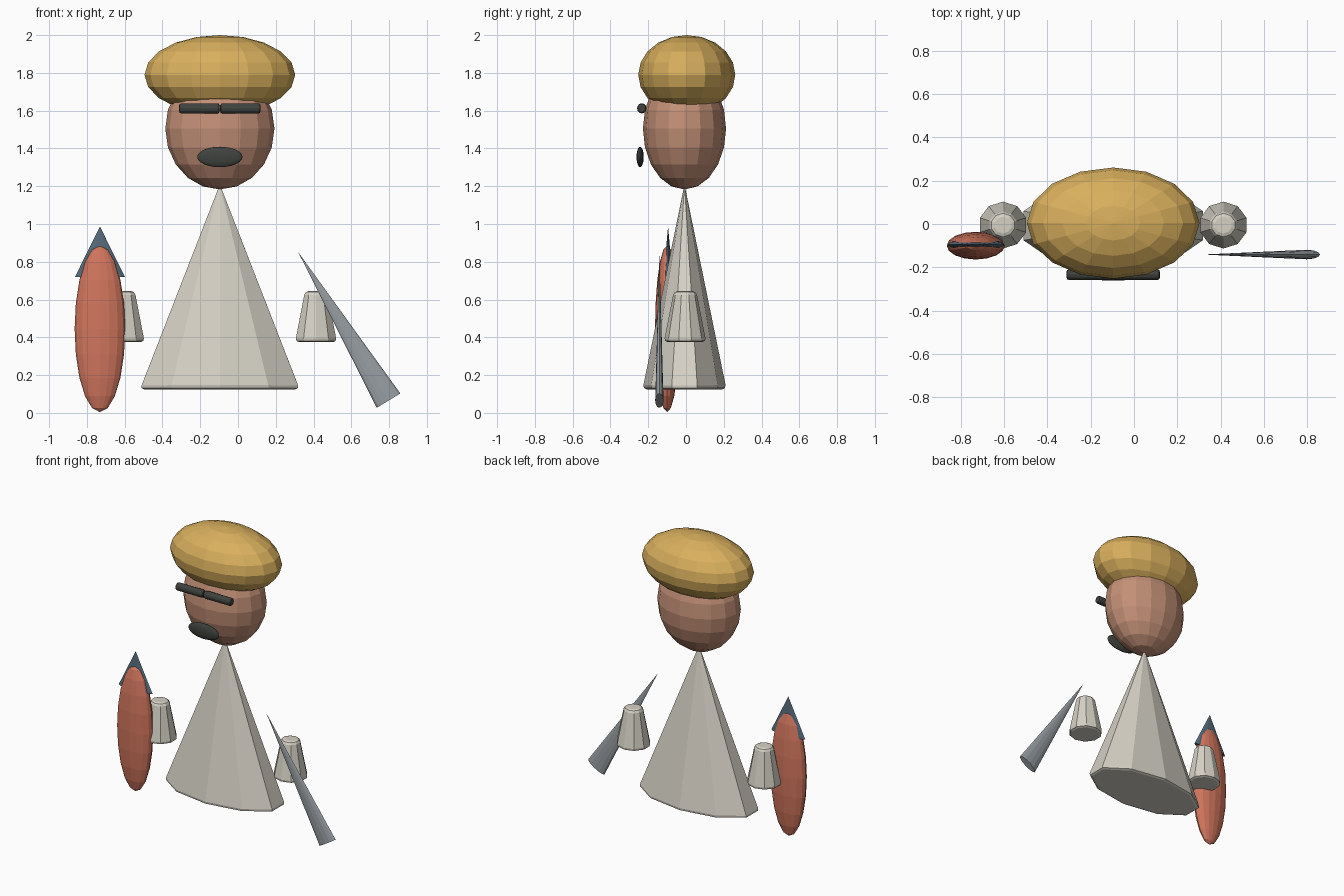
import bpy, bmesh, math
from mathutils import Matrix, Vector

if "Cube" in bpy.data.objects:
    bpy.data.objects.remove(bpy.data.objects["Cube"])


def colour(name, r, g, b):
    m = bpy.data.materials.new(name)
    m.diffuse_color = (r, g, b, 1)
    m.use_nodes = True
    m.node_tree.nodes["Principled BSDF"].inputs["Base Color"].default_value = m.diffuse_color
    return m


CLOTH = colour("pale cloth", 0.67, 0.64, 0.56)
SKIN = colour("skin", 0.55, 0.28, 0.185)
GOLD = colour("golden hat", 0.69, 0.43, 0.11)
DARK = colour("dark", 0.05, 0.055, 0.048)
RED = colour("shield red", 0.64, 0.18, 0.11)
BLUE = colour("slate blue", 0.09, 0.145, 0.195)
STEEL = colour("steel", 0.31, 0.34, 0.365)
MID = -0.096  # centre line of the figure


def finish(bm, name, mat):
    bmesh.ops.recalc_face_normals(bm, faces=bm.faces)
    me = bpy.data.meshes.new(name)
    bm.to_mesh(me)
    bm.free()
    me.materials.append(mat)
    ob = bpy.data.objects.new(name, me)
    bpy.context.collection.objects.link(ob)
    return ob


def ellipsoid(name, mat, centre, radii, segments=16, rings=10):
    bm = bmesh.new()
    bmesh.ops.create_uvsphere(bm, u_segments=segments, v_segments=rings, radius=1)
    bmesh.ops.transform(bm, matrix=Matrix.Translation(centre) @ Matrix.Diagonal((*radii, 1)),
                        verts=bm.verts)
    return finish(bm, name, mat)


def cone(name, mat, base, tip, rx, ry, taper=0.0, sides=10, bevel=0.0):
    """Elliptical cone from base to tip in an xz plane; taper is tip radius / base radius."""
    base, tip = Vector(base), Vector(tip)
    axis = tip - base
    length = axis.length
    bm = bmesh.new()
    bmesh.ops.create_cone(bm, cap_ends=True, cap_tris=False, segments=sides,
                          radius1=1, radius2=taper, depth=1)
    bmesh.ops.remove_doubles(bm, verts=bm.verts, dist=1e-5)
    # put a corner of the polygon on the y axis, then size it
    for v in bm.verts:
        if abs(v.co.x) < 1e-6 and v.co.y > 0.5:
            break
    else:
        bmesh.ops.rotate(bm, verts=bm.verts, cent=(0, 0, 0),
                         matrix=Matrix.Rotation(math.pi / 2, 3, 'Z'))
    bmesh.ops.transform(bm, matrix=Matrix.Diagonal((rx, ry, length, 1)), verts=bm.verts)
    if bevel:
        rims = [e for e in bm.edges if abs(e.verts[0].co.z - e.verts[1].co.z) < 1e-5]
        bmesh.ops.bevel(bm, geom=rims, offset=bevel, segments=2, profile=0.5,
                        affect='EDGES', clamp_overlap=True)
    turn = Matrix.Rotation(math.atan2(axis.x, axis.z), 4, 'Y')
    bmesh.ops.transform(bm, matrix=Matrix.Translation((base + tip) / 2) @ turn, verts=bm.verts)
    return finish(bm, name, mat)


# Robe and the two sleeves
cone("robe", CLOTH, (MID, -0.008, 0.125), (MID, -0.008, 1.21), 0.444, 0.222, bevel=0.022)
for side, name in ((-1, "left_sleeve"), (1, "right_sleeve")):
    x = MID + side * 0.509
    cone(name, CLOTH, (x, -0.005, 0.375), (x, -0.005, 0.645), 0.116, 0.112,
         taper=0.53, bevel=0.02)

# Head and hat
ellipsoid("head", SKIN, (MID, -0.008, 1.505), (0.289, 0.22, 0.322))
ellipsoid("hat", GOLD, (MID, 0.004, 1.79), (0.399, 0.257, 0.21))

# Brow bars and mouth
for side, name in ((-1, "left_brow"), (1, "right_brow")):
    x = MID + side * 0.109
    cone(name, DARK, (x - 0.107, -0.234, 1.612), (x + 0.107, -0.234, 1.612),
         0.027, 0.025, taper=1.0, sides=12, bevel=0.012)
ellipsoid("mouth", DARK, (MID, -0.243, 1.355), (0.12, 0.019, 0.054), 20, 12)

# Shield with its pointed crest
ellipsoid("shield", RED, (-0.731, -0.1, 0.445), (0.134, 0.064, 0.441))
cone("shield_crest", BLUE, (-0.731, -0.095, 0.72), (-0.731, -0.095, 0.987), 0.132, 0.024, sides=12)

# Slanted blade, narrow end up
cone("blade", STEEL, (0.797, -0.141, 0.065), (0.318, -0.141, 0.852), 0.073, 0.022, sides=12)
